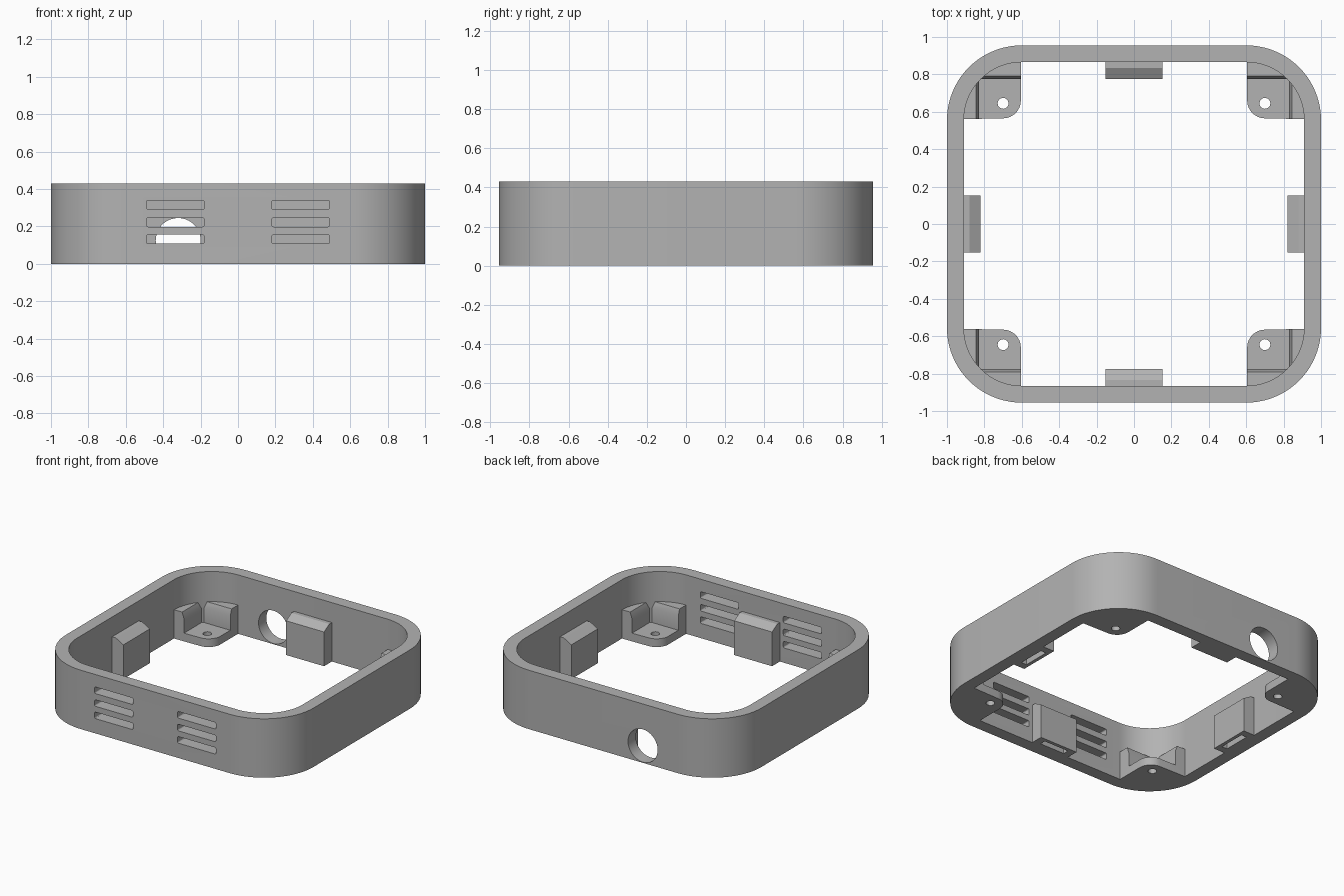
import bpy
import bmesh
from math import cos, sin, pi, radians
from mathutils import Matrix, Vector

cube = bpy.data.objects.get("Cube")
if cube:
    bpy.data.objects.remove(cube)

grey = bpy.data.materials.new("mid grey plastic")
grey.use_nodes = True
grey.diffuse_color = (0.45, 0.45, 0.45, 1)
grey.node_tree.nodes["Principled BSDF"].inputs["Base Color"].default_value = (0.45, 0.45, 0.45, 1)

HX, HY, HEIGHT = 1.0, 0.955, 0.43       # outer half sizes and height
IX, IY = 0.91, 0.865                    # inner half sizes
FRONT = Matrix.Rotation(radians(90), 4, 'X')   # turns a flat outline upright


def arc(cx, cy, r, start, end, n=12):
    return [(cx + r * cos(radians(start + (end - start) * i / n)),
             cy + r * sin(radians(start + (end - start) * i / n))) for i in range(n + 1)]


def rounded(hx, hy, r, n=12):
    corners = [(1, 1), (-1, 1), (-1, -1), (1, -1)]
    return [p for k, (sx, sy) in enumerate(corners)
            for p in arc(sx * (hx - r), sy * (hy - r), r, 90 * k, 90 * k + 90, n)]


def prism(name, outline, low, high, matrix=Matrix()):
    """Extrude a flat outline from low to high, then transform it."""
    bm = bmesh.new()
    face = bm.faces.new([bm.verts.new((x, y, low)) for x, y in outline])
    top = bmesh.ops.extrude_face_region(bm, geom=[face])["geom"]
    bmesh.ops.translate(bm, verts=[v for v in top if isinstance(v, bmesh.types.BMVert)],
                        vec=(0, 0, high - low))
    bm.transform(matrix)
    bmesh.ops.recalc_face_normals(bm, faces=bm.faces)
    mesh = bpy.data.meshes.new(name)
    bm.to_mesh(mesh)
    bm.free()
    mesh.materials.append(grey)
    obj = bpy.data.objects.new(name, mesh)
    bpy.context.collection.objects.link(obj)
    return obj


def cut(target, cutter):
    """Subtract the cutter for good and remove it."""
    mod = target.modifiers.new("cut", 'BOOLEAN')
    mod.operation = 'DIFFERENCE'
    mod.solver = 'EXACT'
    mod.object = cutter
    bpy.context.view_layer.objects.active = target
    bpy.ops.object.modifier_apply(modifier=mod.name)
    bpy.data.objects.remove(cutter)


def finish(obj):
    bpy.ops.object.select_all(action='DESELECT')
    obj.select_set(True)
    bpy.context.view_layer.objects.active = obj
    bpy.ops.object.shade_smooth_by_angle(angle=radians(25))


def mirrored(obj, name, sx, sy):
    """Copy a part to another corner, keeping its normals outward."""
    mesh = obj.data.copy()
    mesh.transform(Matrix.Diagonal((sx, sy, 1, 1)))
    if sx * sy < 0:
        mesh.flip_normals()
    copy = bpy.data.objects.new(name, mesh)
    bpy.context.collection.objects.link(copy)
    return copy


# Wall frame
frame = prism("wall_frame", rounded(HX, HY, 0.4, 20), 0, HEIGHT)
cut(frame, prism("inner_cutter", rounded(IX, IY, 0.31, 20), -0.1, HEIGHT + 0.1))

# Vent slots in the front wall
for x in (-0.335, 0.335):
    for z in (0.132, 0.222, 0.315):
        place = Matrix.Translation((x, -0.91, z)) @ FRONT
        cut(frame, prism("slot_cutter", rounded(0.155, 0.024, 0.01, 3), -0.12, 0.12, place))

# Round cable hole in the back wall
place = Matrix.Translation((-0.32, 0.91, 0.125)) @ FRONT
cut(frame, prism("cable_cutter", arc(0, 0, 0.12, 0, 350, 35), -0.12, 0.12, place))
finish(frame)

# Corner bracket: plate with a raised, chamfered rim along the walls
outline = (arc(0.7, 0.66, 0.095, 180, 270, 8) + arc(0.6, 0.555, 0.32, 1, 90, 20))
outline = [(max(x, 0.605), y) for x, y in outline]
bracket = prism("corner_bracket_back_left", outline, 0, 0.21)
pocket = prism("pocket_cutter", [(0.4, 0.4), (0.83, 0.4), (0.83, 0.775), (0.4, 0.775)], 0.06, 0.165)
bm = bmesh.new()
bm.from_mesh(pocket.data)
top = max(bm.faces, key=lambda f: f.calc_center_median().z)
flare = bmesh.ops.extrude_face_region(bm, geom=[top])["geom"]
for v in flare:
    if isinstance(v, bmesh.types.BMVert):
        v.co += Vector((0.02 if v.co.x > 0.6 else 0, 0.02 if v.co.y > 0.6 else 0, 0.06))
bmesh.ops.delete(bm, geom=[top], context='FACES')
bmesh.ops.recalc_face_normals(bm, faces=bm.faces)
bm.to_mesh(pocket.data)
bm.free()
cut(bracket, pocket)
cut(bracket, prism("screw_cutter", arc(0.7, 0.645, 0.029, 0, 345, 23), -0.1, 0.3))
finish(bracket)
for name, sx, sy in (("back_right", -1, 1), ("front_left", 1, -1), ("front_right", -1, -1)):
    mirrored(bracket, "corner_bracket_" + name, sx, sy)

# Clip blocks: sloped top, blind slot underneath
side = [(-0.01, 0), (0.09, 0), (0.09, 0.25), (0.03, 0.285), (-0.01, 0.285)]
for name, angle, reach in (("front", 0, IY), ("left", 90, IX), ("back", 180, IY), ("right", 270, IX)):
    place = Matrix.Rotation(radians(angle), 4, 'Z') @ Matrix.Translation((0, -reach, 0))
    # profile axes: depth from the wall, height, then width
    stand = Matrix(((0, 0, 1, 0), (1, 0, 0, 0), (0, 1, 0, 0), (0, 0, 0, 1)))
    block = prism("clip_block_" + name, side, -0.153, 0.153, place @ stand)
    slot = [(-0.1, 0.022), (0.1, 0.022), (0.1, 0.065), (-0.1, 0.065)]
    cut(block, prism("clip_cutter", slot, -0.1, 0.15, place))
